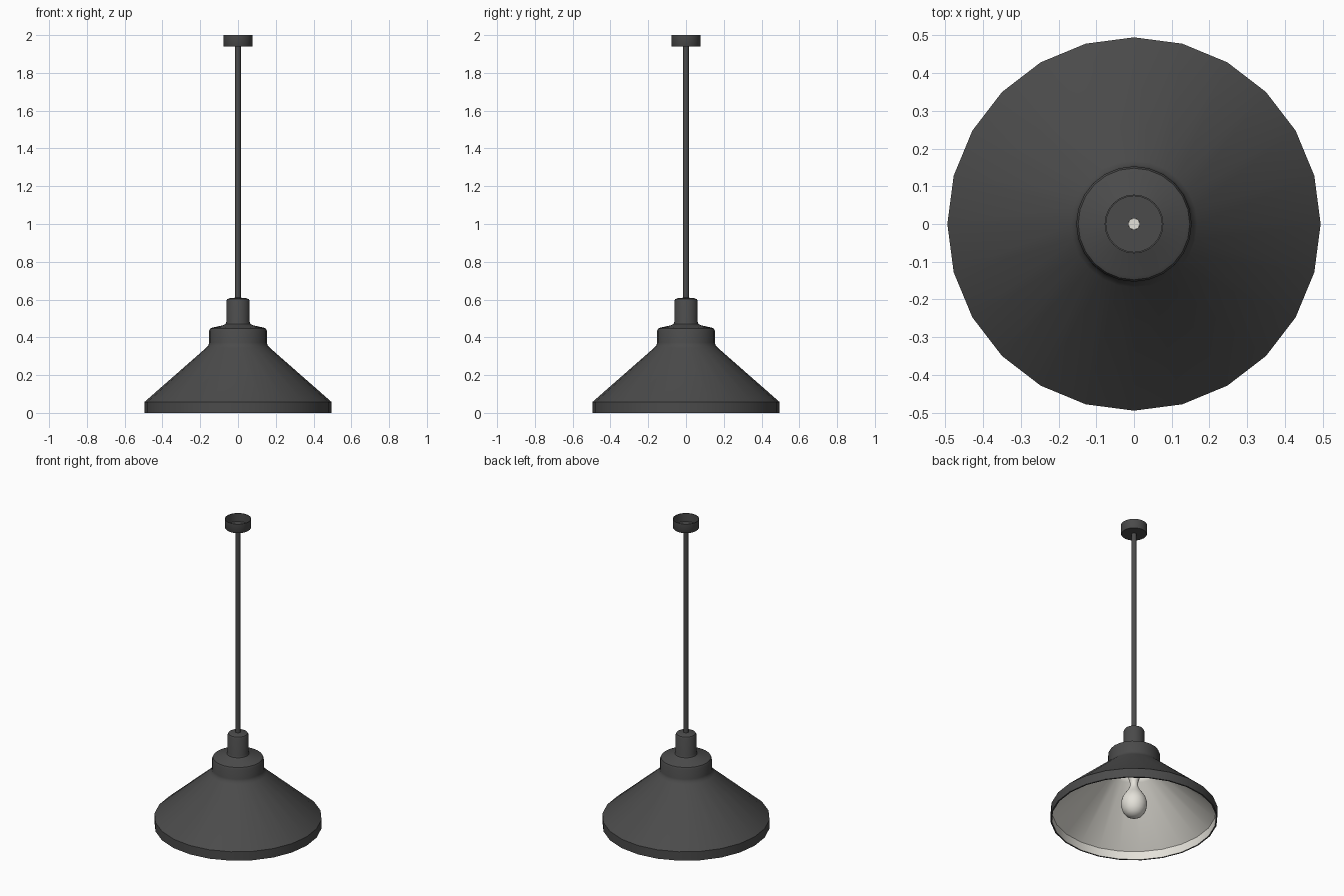
import bpy, bmesh, math

if "Cube" in bpy.data.objects:
    bpy.data.objects.remove(bpy.data.objects["Cube"])

SIDES = 24


def material(name, rgb):
    m = bpy.data.materials.new(name)
    m.diffuse_color = (*rgb, 1.0)
    m.use_nodes = True
    m.node_tree.nodes["Principled BSDF"].inputs["Base Color"].default_value = m.diffuse_color
    return m


dark = material("charcoal metal", (0.07, 0.07, 0.07))
white = material("warm white", (0.78, 0.76, 0.70))


def lathe(name, profile, mat, sides=SIDES):
    """Spin a profile of (radius, z) points, top outside to bottom, round z."""
    bm = bmesh.new()
    rings = []
    for r, z in profile:
        if r == 0:
            rings.append([bm.verts.new((0, 0, z))] * sides)
        else:
            rings.append([bm.verts.new((r * math.cos(2 * math.pi * i / sides),
                                        r * math.sin(2 * math.pi * i / sides), z))
                          for i in range(sides)])
    for a, b in zip(rings, rings[1:]):
        for i in range(sides):
            j = (i + 1) % sides
            # Drop repeated corners where a ring is a single pole point
            corners = list(dict.fromkeys((a[i], b[i], b[j], a[j])))
            bm.faces.new(corners)
    mesh = bpy.data.meshes.new(name)
    bm.to_mesh(mesh)
    bm.free()
    mesh.materials.append(mat)
    ob = bpy.data.objects.new(name, mesh)
    bpy.context.collection.objects.link(ob)
    bpy.ops.object.select_all(action='DESELECT')
    ob.select_set(True)
    bpy.context.view_layer.objects.active = ob
    bpy.ops.object.shade_smooth_by_angle(angle=math.radians(35))
    return ob


# Ceiling cup, open at the top, with a hole for the rod
lathe("ceiling_cup", [(0.015, 1.946), (0.074, 1.946), (0.074, 2.0), (0.078, 2.0),
                      (0.078, 1.945), (0.075, 1.94), (0.015, 1.94)], dark)

# Hollow hanging rod
lathe("hanging_rod", [(0.015, 1.946), (0.015, 0.60)], dark, 16)

# Shade outside: socket neck, collar, cone and rim, folded under the lip
lathe("shade_outside", [
    (0.015, 0.61), (0.045, 0.607), (0.057, 0.602), (0.062, 0.592), (0.062, 0.482),
    (0.066, 0.471), (0.078, 0.464), (0.138, 0.451), (0.148, 0.446), (0.153, 0.435),
    (0.153, 0.372), (0.157, 0.358), (0.168, 0.345), (0.495, 0.058),
    (0.495, 0.0), (0.486, 0.0)], dark)

# Shade lining, pale on the inside
lathe("shade_lining", [(0.486, 0.0), (0.486, 0.054), (0.162, 0.338), (0.147, 0.36),
                       (0.147, 0.435), (0.0, 0.445)], white)

# Pear-shaped bulb with its stem running up into the socket
lathe("bulb", [
    (0.0, 0.604), (0.0145, 0.604), (0.0145, 0.45), (0.036, 0.44), (0.036, 0.29),
    (0.03, 0.265), (0.024, 0.245), (0.024, 0.222), (0.031, 0.20), (0.05, 0.172),
    (0.068, 0.143), (0.077, 0.112), (0.076, 0.082), (0.067, 0.052),
    (0.049, 0.027), (0.026, 0.013), (0.0, 0.009)], white)
